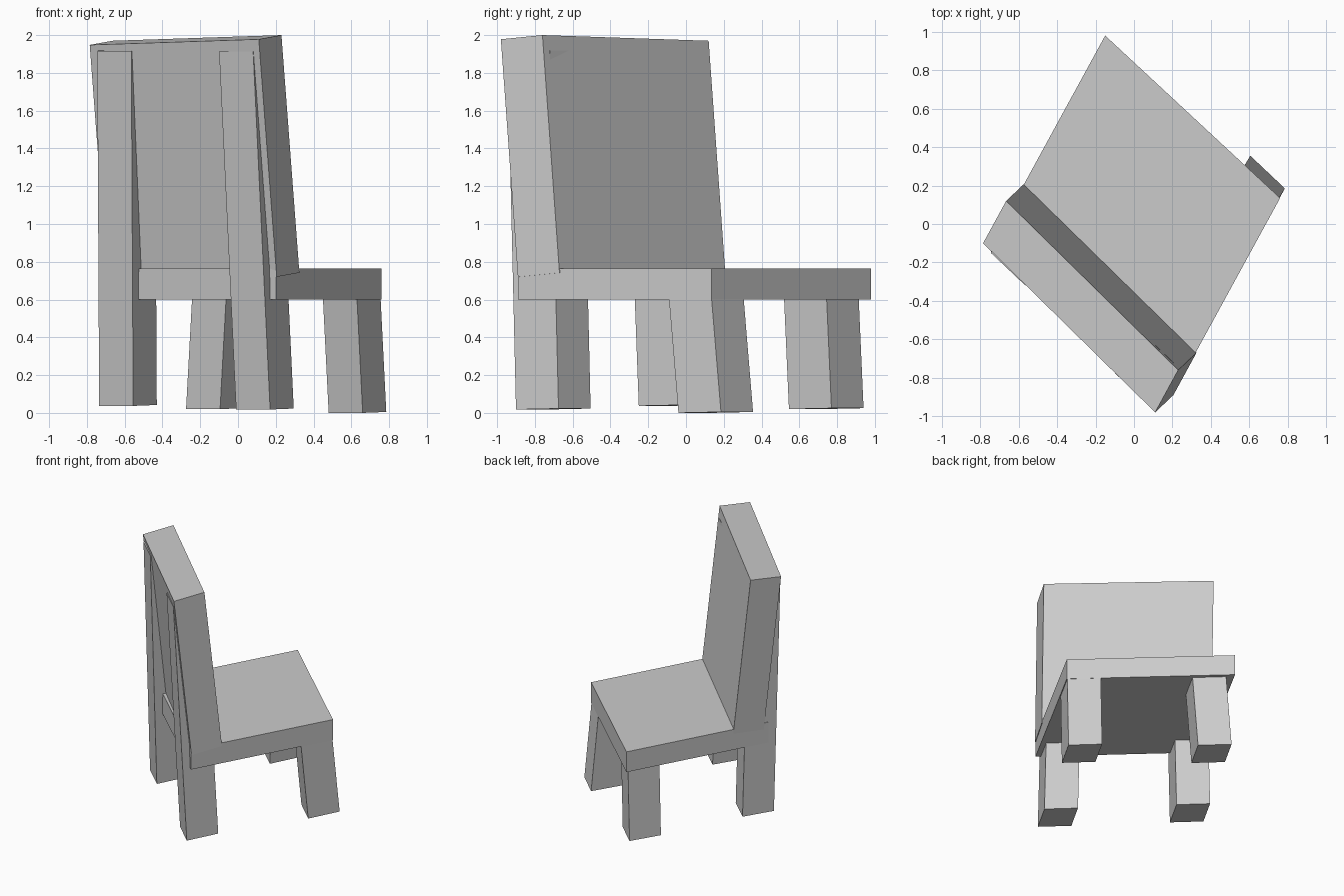
import bpy
import bmesh
from mathutils import Vector

cube = bpy.data.objects.get("Cube")
if cube:
    bpy.data.objects.remove(cube, do_unlink=True)

grey = bpy.data.materials.new("plain_grey")
grey.use_nodes = True
color = (0.6, 0.6, 0.6, 1)
grey.diffuse_color = color
grey.node_tree.nodes["Principled BSDF"].inputs["Base Color"].default_value = color


def block(name, corner, width, depth, rise):
    """Skewed box spanned by three edges from its lower back corner."""
    corner, width, depth, rise = map(Vector, (corner, width, depth, rise))
    bm = bmesh.new()
    base = [bm.verts.new(p) for p in (corner, corner + width,
                                      corner + width + depth, corner + depth)]
    face = bm.faces.new(base)
    top = bmesh.ops.extrude_face_region(bm, geom=[face])["geom"]
    bmesh.ops.translate(bm, vec=rise,
                        verts=[v for v in top if isinstance(v, bmesh.types.BMVert)])
    bmesh.ops.recalc_face_normals(bm, faces=bm.faces)
    mesh = bpy.data.meshes.new(name)
    bm.to_mesh(mesh)
    bm.free()
    mesh.materials.append(grey)
    obj = bpy.data.objects.new(name, mesh)
    bpy.context.collection.objects.link(obj)
    return obj


# Seat slab
block("seat", (0.2, -0.89, 0.6), (-0.91, 0.845, 0), (0.56, 1.025, 0), (0, 0, 0.165))

# Leaning backrest
block("backrest", (0.205, -0.89, 0.72), (-0.895, 0.88, -0.03),
      (0.12, 0.22, 0.022), (-0.095, -0.09, 1.258))

# Front legs and the tall back legs that run up into the backrest
leg_width = (-0.18, 0.17, 0)
leg_depth = (0.125, 0.225, 0.005)
legs = {
    "back_leg_left": ((0.17, -0.9, 0.018), (-0.09, -0.045, 1.895)),
    "back_leg_right": ((-0.555, -0.25, 0.037), (-0.01, -0.07, 1.88)),
    "front_leg_left": ((0.66, -0.04, 0), (-0.035, -0.058, 0.7)),
    "front_leg_right": ((-0.095, 0.545, 0.02), (0.037, -0.03, 0.68)),
}
for name, (corner, rise) in legs.items():
    block(name, corner, leg_width, leg_depth, rise)
